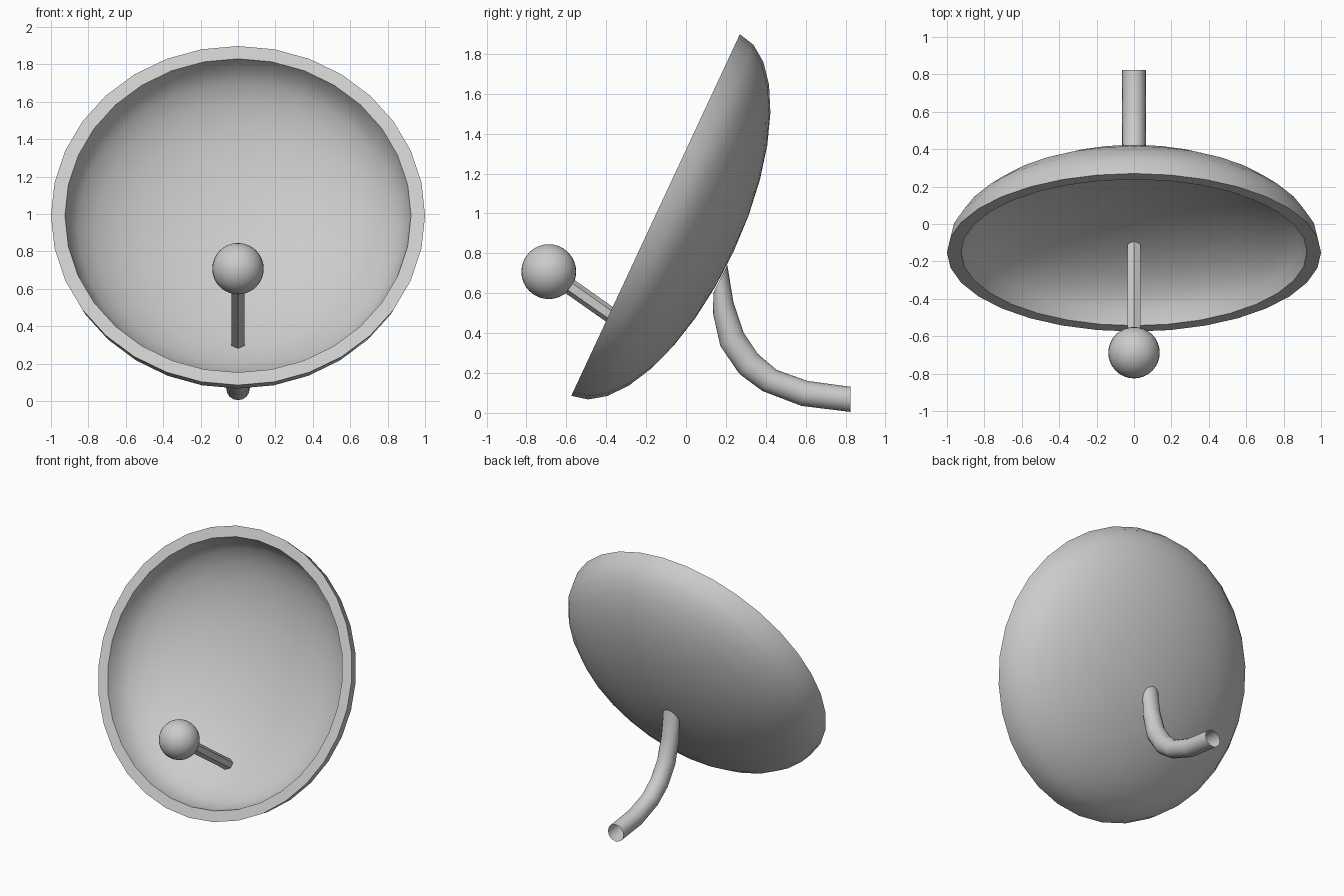
import bpy, bmesh
from math import sin, cos, pi, radians
from mathutils import Vector, Matrix

if "Cube" in bpy.data.objects:
    bpy.data.objects.remove(bpy.data.objects["Cube"])


def finish(bm, name, angle=35):
    bmesh.ops.recalc_face_normals(bm, faces=bm.faces)
    mesh = bpy.data.meshes.new(name)
    bm.to_mesh(mesh)
    bm.free()
    ob = bpy.data.objects.new(name, mesh)
    bpy.context.collection.objects.link(ob)
    bpy.context.view_layer.objects.active = ob
    ob.select_set(True)
    bpy.ops.object.shade_smooth_by_angle(angle=radians(angle))
    ob.select_set(False)
    return ob


# Dish: elliptical shell with a flat rim, tilted 25 degrees upwards
def quarter(radius, depth, n=8):
    return [(radius * cos(pi / 2 * i / n), -depth * sin(pi / 2 * i / n)) for i in range(n + 1)]


bm = bmesh.new()
profile = quarter(1.0, 0.432)[::-1] + quarter(0.925, 0.422)
verts = [bm.verts.new((r, 0, z)) for r, z in profile]
edges = [bm.edges.new(p) for p in zip(verts, verts[1:])]
bmesh.ops.spin(bm, geom=verts + edges, cent=(0, 0, 0), axis=(0, 0, 1),
               angle=2 * pi, steps=32, use_duplicate=False)
bmesh.ops.remove_doubles(bm, verts=bm.verts, dist=0.0005)
dish = finish(bm, "dish")
dish.matrix_world = Matrix.Translation((0, -0.1525, 0.992)) @ Matrix.Rotation(radians(65), 4, 'X')

# Receiver ball in front of the dish
bm = bmesh.new()
bmesh.ops.create_uvsphere(bm, u_segments=32, v_segments=16, radius=0.1375)
finish(bm, "receiver_ball").location = (0, -0.688, 0.708)

# Hexagonal receiver arm from the ball to the dish
a, b = Vector((0, -0.688, 0.708)), Vector((0, -0.11, 0.302))
d = b - a
bm = bmesh.new()
bmesh.ops.create_cone(bm, cap_ends=True, segments=6, radius1=0.04, radius2=0.04, depth=d.length)
side = Vector((1, 0, 0))
axis = d.normalized()
rot = Matrix((side, axis.cross(side), axis)).transposed().to_4x4()
finish(bm, "receiver_arm").matrix_world = Matrix.Translation((a + b) / 2) @ rot

# Bent mounting pipe: each section is given by its inner and outer (y, z) point
sections = [((0.138, 0.605), (0.207, 0.742)), ((0.135, 0.50), (0.238, 0.555)),
            ((0.172, 0.336), (0.29, 0.40)), ((0.268, 0.195), (0.36, 0.296)),
            ((0.383, 0.11), (0.455, 0.215)), ((0.579, 0.035), (0.61, 0.16)),
            ((0.824, 0.005), (0.824, 0.131))]
SIDES = 16
bm = bmesh.new()
rings = []
for p, q in sections:
    p, q = Vector((0, *p)), Vector((0, *q))
    mid, half = (p + q) / 2, (q - p) / 2
    rings.append([bm.verts.new(mid + half * cos(2 * pi * i / SIDES)
                               + Vector((0.063 * sin(2 * pi * i / SIDES), 0, 0)))
                  for i in range(SIDES)])
for r0, r1 in zip(rings, rings[1:]):
    for i in range(SIDES):
        j = (i + 1) % SIDES
        bm.faces.new((r0[i], r0[j], r1[j], r1[i]))
finish(bm, "mounting_pipe", 50)
